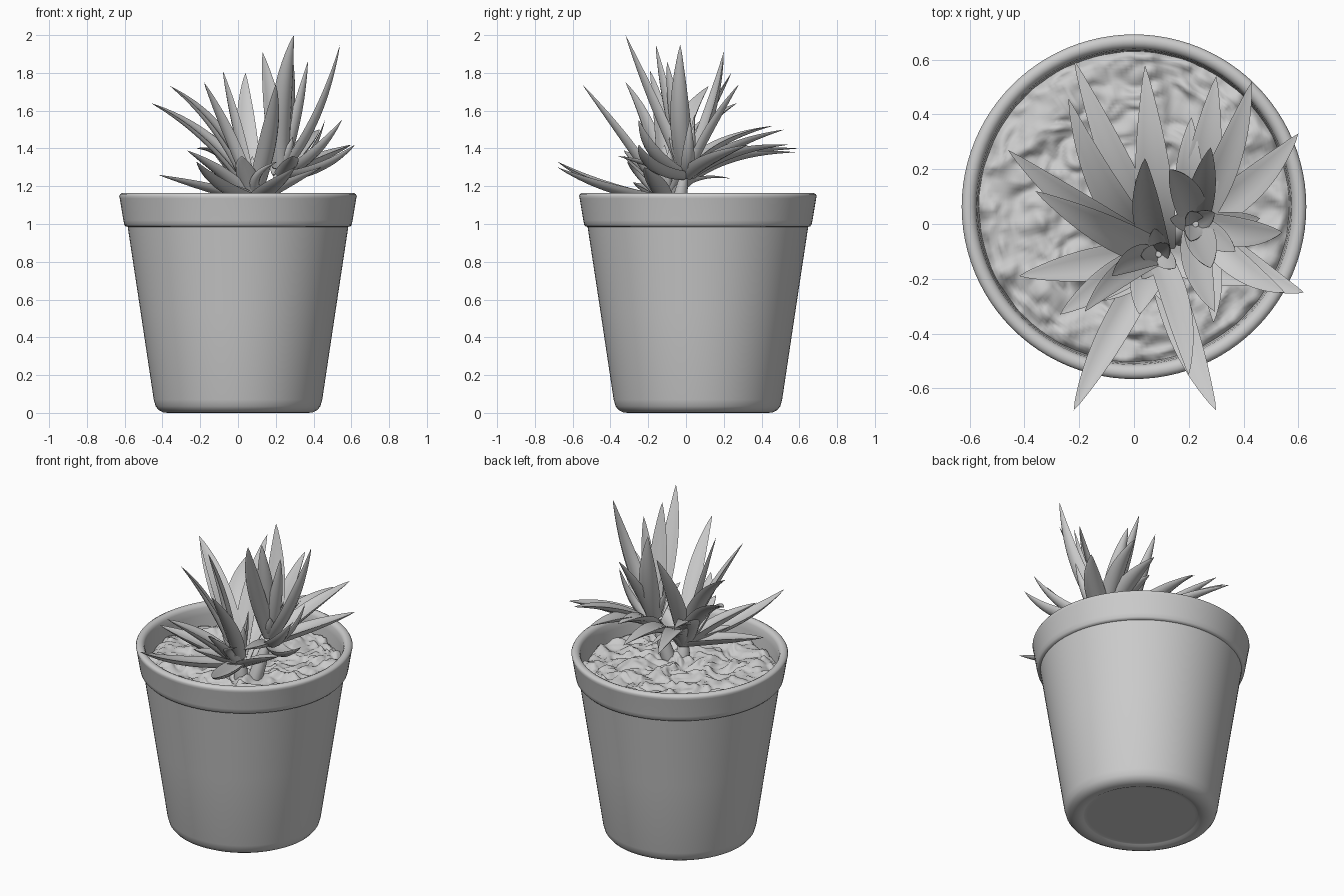
import bpy, bmesh, math
from mathutils import Vector, noise

if "Cube" in bpy.data.objects:
    bpy.data.objects.remove(bpy.data.objects["Cube"])

CY = 0.063                      # pot axis sits slightly behind the origin

GREY = bpy.data.materials.new("plain grey")
GREY.diffuse_color = (0.6, 0.6, 0.6, 1)
GREY.use_nodes = True
GREY.node_tree.nodes["Principled BSDF"].inputs["Base Color"].default_value = GREY.diffuse_color


def finish(bm, name, angle=50):
    bmesh.ops.recalc_face_normals(bm, faces=bm.faces[:])
    me = bpy.data.meshes.new(name)
    bm.to_mesh(me)
    bm.free()
    ob = bpy.data.objects.new(name, me)
    bpy.context.collection.objects.link(ob)
    me.materials.append(GREY)
    bpy.ops.object.select_all(action='DESELECT')
    ob.select_set(True)
    bpy.context.view_layer.objects.active = ob
    bpy.ops.object.shade_smooth_by_angle(angle=math.radians(angle))
    return ob


def bridge(bm, a, b):
    n = len(a)
    for i in range(n):
        bm.faces.new((a[i], a[(i + 1) % n], b[(i + 1) % n], b[i]))


def lathe(name, profile, n=96):
    bm = bmesh.new()
    rings = [[bm.verts.new((r * math.cos(2 * math.pi * i / n),
                            CY + r * math.sin(2 * math.pi * i / n), z))
              for i in range(n)] for r, z in profile]
    for a, b in zip(rings, rings[1:]):
        bridge(bm, a, b)
    bm.faces.new(rings[0])
    bm.faces.new(rings[-1])
    return finish(bm, name, 50)


# Pot: recessed base, tapered wall, rounded overhanging rim, inner wall
lathe("pot", [(0.31, 0.012), (0.328, 0.012), (0.334, 0.01), (0.35, 0.002), (0.37, 0.0),
              (0.395, 0.002), (0.42, 0.015), (0.436, 0.035), (0.446, 0.07), (0.515, 0.53),
              (0.584, 0.985), (0.594, 0.987), (0.602, 0.996), (0.607, 1.02), (0.626, 1.135),
              (0.629, 1.148), (0.624, 1.158), (0.612, 1.165), (0.598, 1.165), (0.584, 1.158),
              (0.576, 1.142), (0.571, 1.1), (0.562, 0.96)])


# Soil: disc displaced by noise into lumps
def soil(rings=52, n=170):
    bm = bmesh.new()
    prev = None
    for k in range(1, rings + 1):
        ring = []
        for i in range(n):
            a = 2 * math.pi * i / n
            r = 0.568 * k / rings
            p = Vector((r * math.cos(a), r * math.sin(a), 0))
            warp = noise.noise_vector(p * 8) * 0.06
            q = p + Vector((warp.x, warp.y, 0))
            z = 1.04 + 0.04 * noise.noise(q * 10) + 0.04 * abs(noise.noise(q * 16))
            edge = 0.545 + 0.03 * noise.noise(p * 14)
            z -= 1.2 * max(0, r - edge)
            ring.append(bm.verts.new((p.x, p.y + CY, z)))
        if prev:
            bridge(bm, prev, ring)
        else:
            bm.faces.new(ring)
        prev = ring
    return finish(bm, "soil", 180)


soil()


# Leaf: channelled, tapering blade swept along a curved spine
def leaf(name, base, tip, width=0.06, arch=0.0, bend=0.0, rings=18, n=12):
    base, tip = Vector(base), Vector(tip)
    d = tip - base
    flat = Vector((d.x, d.y, 0))
    side = flat.normalized().cross(Vector((0, 0, 1)))
    ctrl = base + flat * (0.5 - arch * 0.3) + Vector((0, 0, d.z * 0.5 + arch * 0.22))
    ctrl += side * bend
    bm = bmesh.new()
    prev = None
    for k in range(rings):
        t = k / rings
        c = base * (1 - t) ** 2 + ctrl * 2 * t * (1 - t) + tip * t * t
        tan = ((ctrl - base) * (1 - t) + (tip - ctrl) * t).normalized()
        nor = side.cross(tan).normalized()
        s = tan.cross(nor)
        w = width * (0.85 + 0.9 * t - 1.25 * t * t) * (1 - t ** 4) ** 0.7
        ring = []
        for i in range(n):
            a = 2 * math.pi * i / n
            x, y = math.cos(a), math.sin(a)
            cup = 0.5 * (1 - 0.6 * t)
            lift = cup * x * x + (0.15 if y > 0 else 0.42) * y - 0.15
            ring.append(bm.verts.new(c + s * x * w + nor * lift * w))
        if prev:
            bridge(bm, prev, ring)
        else:
            bm.faces.new(ring)
        prev = ring
    end = bm.verts.new(tip)
    for i in range(n):
        bm.faces.new((prev[i], prev[(i + 1) % n], end))
    return finish(bm, name, 60)


# Two crowns: a low one near the soil and a taller one to the right
LOW, HIGH = Vector((0.09, -0.11, 1.13)), Vector((0.225, 0.0, 1.26))
low_leaves = [  # tip, half width, arch, sideways bend
    ((-0.22, 0.60, 1.40), 0.062, 0.75, -0.02), ((0.04, 0.58, 1.38), 0.07, 0.75, 0.0),
    ((-0.24, 0.46, 1.52), 0.062, 0.6, -0.10), ((-0.46, 0.27, 1.64), 0.06, 0.5, -0.05),
    ((-0.36, 0.12, 1.73), 0.06, 0.55, -0.02), ((-0.42, -0.19, 1.26), 0.062, 0.1, 0.0),
    ((-0.27, -0.33, 1.39), 0.06, 0.2, 0.02), ((-0.18, -0.32, 1.75), 0.045, 0.3, 0.05),
    ((-0.22, -0.68, 1.33), 0.055, -0.2, 0.02), ((0.30, -0.68, 1.30), 0.058, -0.1, 0.03),
    ((0.20, -0.55, 1.74), 0.05, 0.1, -0.04), ((-0.08, -0.19, 1.81), 0.045, 0.3, 0.04),
    ((0.04, 0.24, 1.80), 0.055, 0.1, -0.04), ((0.21, -0.31, 1.33), 0.028, 0.2, 0.12),
    ((0.02, -0.33, 1.36), 0.06, 0.2, 0.03), ((-0.12, -0.28, 1.22), 0.055, 0.1, 0.0),
    ((0.08, 0.24, 1.24), 0.03, 0.5, 0.0), ((0.44, -0.22, 1.30), 0.055, 0.1, 0.0)]
high_leaves = [
    ((0.295, -0.32, 2.0), 0.055, 0.1, 0.05), ((0.28, -0.16, 1.95), 0.055, 0.0, 0.0),
    ((0.54, -0.03, 1.95), 0.055, -0.4, 0.03), ((0.37, -0.10, 1.86), 0.045, -0.1, 0.0),
    ((0.13, 0.20, 1.91), 0.058, -0.2, 0.03), ((0.30, 0.54, 1.42), 0.062, 0.4, 0.0),
    ((0.43, 0.52, 1.50), 0.055, 0.3, 0.04), ((0.60, 0.33, 1.42), 0.06, 0.15, 0.05),
    ((0.55, -0.25, 1.55), 0.05, -0.3, 0.05), ((0.62, -0.25, 1.42), 0.055, -0.3, 0.06),
    ((0.46, 0.02, 1.55), 0.035, -0.4, 0.0), ((0.28, 0.28, 1.74), 0.05, 0.2, 0.0),
    ((0.21, 0.39, 1.40), 0.055, 0.4, -0.03), ((0.29, -0.36, 1.36), 0.045, 0.1, -0.04)]
for crown, label, leaves in ((LOW, "low_leaf", low_leaves), (HIGH, "high_leaf", high_leaves)):
    for i, (tip, w, arch, bend) in enumerate(leaves):
        out = Vector((tip[0] - crown.x, tip[1] - crown.y, 0)).normalized()
        rise = 0.04 if tip[2] > 1.6 else 0.0
        leaf(f"{label}_{i}", crown + out * 0.02 + Vector((0, 0, rise)), tip, w, arch, bend)
    # young leaves filling the heart of each crown
    for i in range(5):
        a = i * 2.4 + crown.x * 9
        out = Vector((math.cos(a), math.sin(a), 0))
        leaf(f"young_{label}_{i}", crown + out * 0.005 + Vector((0, 0, 0.03)),
             crown + out * (0.05 + 0.015 * i) + Vector((0, 0, 0.32 - 0.03 * i)), 0.035, -0.1)


# Stems: tapered cones joining the crowns to the soil
def stem(name, foot, top, r):
    foot, top = Vector(foot), Vector(top)
    bm = bmesh.new()
    prev = None
    for k in range(7):
        c, rr = foot.lerp(top, k / 6), r * math.cos(0.24 * k) ** 0.7
        ring = [bm.verts.new(c + Vector((rr * math.cos(j * math.pi / 8),
                                         rr * math.sin(j * math.pi / 8), 0))) for j in range(16)]
        if prev:
            bridge(bm, prev, ring)
        else:
            bm.faces.new(ring)
        prev = ring
    bm.faces.new(prev)
    finish(bm, name)


stem("low_stem", (0.09, -0.09, 0.99), LOW + Vector((0, 0, 0.05)), 0.045)
stem("high_stem", (0.15, -0.06, 0.99), HIGH + Vector((0, 0, 0.05)), 0.045)
